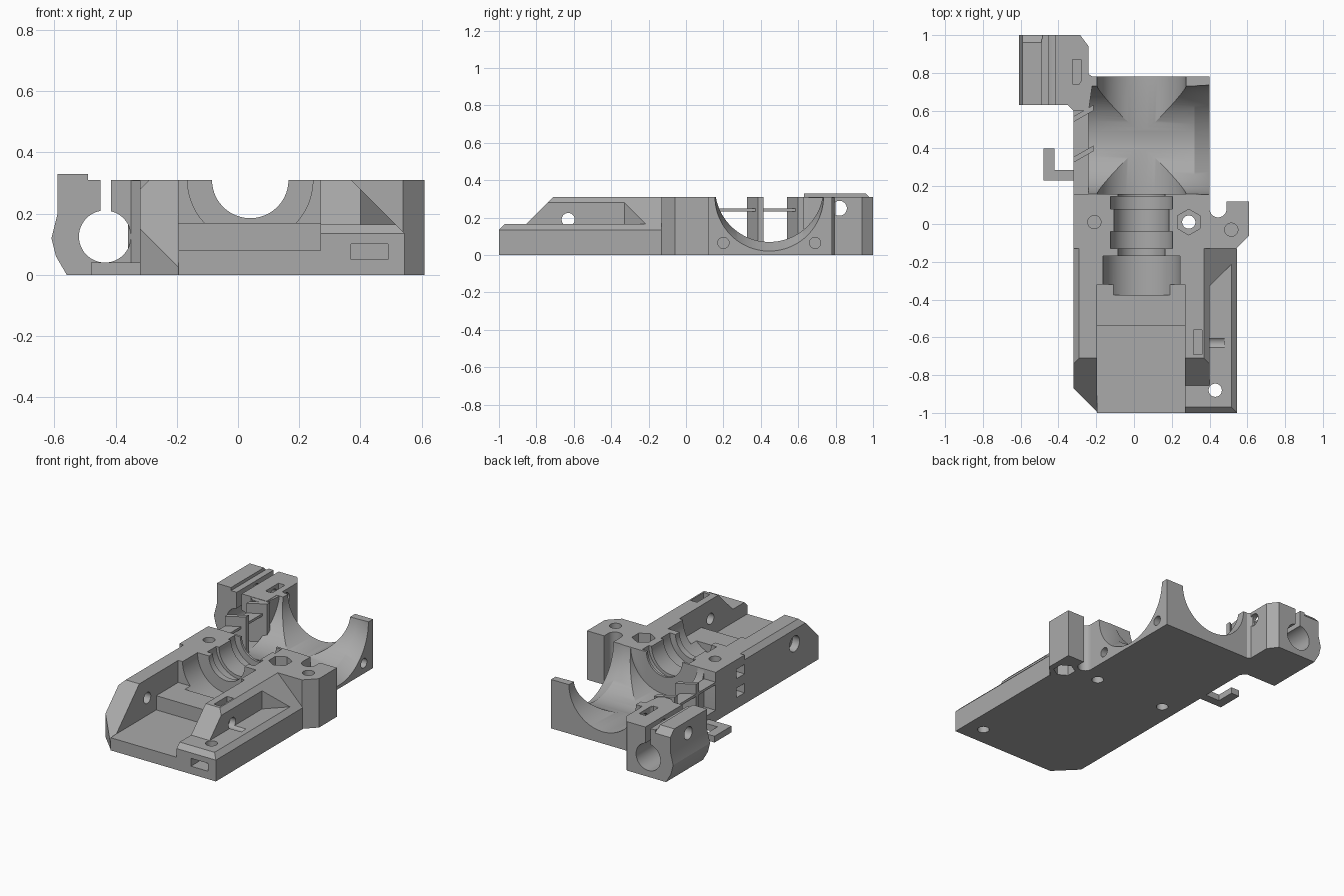
import bpy, bmesh
from math import sin, cos, tau, radians

old = bpy.data.objects.get("Cube")
if old:
    bpy.data.objects.remove(old, do_unlink=True)

grey = bpy.data.materials.new("plastic_grey")
grey.use_nodes = True
grey.diffuse_color = (0.4, 0.4, 0.4, 1)
grey.node_tree.nodes["Principled BSDF"].inputs["Base Color"].default_value = grey.diffuse_color

# Shared edges of the part
TOP, FLOOR, OVER = .31, .165, .6
FRONT, STEP, BACK = -1, -.13, .78
LEFT, RIGHT, ARM = -.32, .4, .545
TRAY_LEFT, TRAY_RIGHT, SADDLE_LEFT = -.195, .27, -.24
SADDLE_FRONT, CLAMP_FRONT, CLAMP_BACK = .16, .63, 1
CHANNEL = (.04, TOP)
BORE = .035


def place(axis, p, t):
    """Turn a profile point and a depth into a point in space."""
    return {"x": (t, p[0], p[1]), "y": (p[0], t, p[1]), "z": (p[0], p[1], t)}[axis]


def prism(name, axis, points, start, end, drop=0):
    """Extrude a profile along an axis; drop lowers the far end."""
    bm = bmesh.new()
    near = [bm.verts.new(place(axis, p, start)) for p in points]
    far = [bm.verts.new(place(axis, (p[0], p[1] - drop), end)) for p in points]
    bm.faces.new(near)
    bm.faces.new(far)
    for i in range(len(points)):
        bm.faces.new((near[i - 1], near[i], far[i], far[i - 1]))
    return finish(name, bm)


def finish(name, bm):
    bmesh.ops.recalc_face_normals(bm, faces=bm.faces)
    mesh = bpy.data.meshes.new(name)
    bm.to_mesh(mesh)
    bm.free()
    mesh.materials.append(grey)
    part = bpy.data.objects.new(name, mesh)
    bpy.context.collection.objects.link(part)
    return part


def box(name, x, y, z):
    corners = [(x[0], y[0]), (x[1], y[0]), (x[1], y[1]), (x[0], y[1])]
    return prism(name, "z", corners, z[0], z[1])


def rod(axis, centre, radius, start, end, sides=32, drop=0):
    angles = [tau * (i + .5) / sides for i in range(sides)]
    ring = [(centre[0] + radius * cos(a), centre[1] + radius * sin(a)) for a in angles]
    return prism("rod", axis, ring, start, end, drop)


def bevel_off(part, point, normal):
    """Slice a convex part along a plane and close the cut."""
    bm = bmesh.new()
    bm.from_mesh(part.data)
    geom = bm.verts[:] + bm.edges[:] + bm.faces[:]
    bmesh.ops.bisect_plane(bm, geom=geom, plane_co=point, plane_no=normal, clear_outer=True)
    bmesh.ops.holes_fill(bm, edges=[e for e in bm.edges if e.is_boundary])
    bmesh.ops.recalc_face_normals(bm, faces=bm.faces)
    bm.to_mesh(part.data)
    bm.free()


def combine(target, tool, operation="DIFFERENCE"):
    mod = target.modifiers.new("bool", "BOOLEAN")
    mod.operation = operation
    mod.solver = "EXACT"
    mod.object = tool
    bpy.context.view_layer.objects.active = target
    bpy.ops.object.modifier_apply(modifier=mod.name)
    bpy.data.objects.remove(tool, do_unlink=True)


def add(target, tool):
    combine(target, tool, "UNION")


def drill(target, *args, **options):
    combine(target, rod(*args, **options))


def carve(target, x, y, z):
    combine(target, box("pocket", x, y, z))


# Middle block, saddle block and low side strip
body = box("main_body", (LEFT, RIGHT), (STEP, SADDLE_FRONT), (0, TOP))
add(body, box("saddle", (SADDLE_LEFT, RIGHT), (0, BACK), (0, TOP)))
add(body, box("side_strip", (LEFT, 0), (0, CLAMP_FRONT), (0, .07)))

# Stepped front tray
add(body, box("tray", (TRAY_LEFT, TRAY_RIGHT), (FRONT, 0), (0, .08)))
add(body, box("tray_step", (TRAY_LEFT, TRAY_RIGHT), (-.54, 0), (0, .17)))
add(body, box("tray_end", (TRAY_LEFT, TRAY_RIGHT), (LEFT, 0), (0, TOP)))

# Left wall with a slope, a cut corner and a bevelled edge
slope_start, slope = (0, -.71, TOP), (0, -1, 1)
wall = box("left_wall", (LEFT, TRAY_LEFT), (FRONT, STEP), (0, TOP))
bevel_off(wall, slope_start, slope)
bevel_off(wall, (LEFT, -.87, 0), (-1, -1, 0))
bevel_off(wall, (-.29, 0, TOP), (-1, 0, 1))
add(body, wall)

# Right arm: low base, sloped ridge and the corner behind the side pocket
flank_start, flank = (.37, 0, TOP), (1, 0, 1)
base = box("arm_base", (TRAY_RIGHT, ARM), (FRONT, STEP), (0, FLOOR))
bevel_off(base, (0, FRONT, .135), slope)
ridge = box("arm_ridge", (TRAY_RIGHT, RIGHT), (FRONT, STEP), (0, TOP))
bevel_off(ridge, slope_start, slope)
corner = box("arm_corner", (TRAY_RIGHT, ARM), (-.5, STEP), (0, TOP))
bevel_off(corner, (RIGHT, -.33, 0), (1, -1, 0))
bevel_off(ridge, (0, -.855, 0), (0, -1, 0))
for piece in (base, ridge, corner):
    bevel_off(piece, flank_start, flank)
    add(body, piece)

# Screw ear with a round notch
ear = box("ear", (.38, .61), (STEP, .12), (0, TOP))
bevel_off(ear, (.61, -.06, 0), (1, -1, 0))
drill(ear, "z", (.445, .08), .045, -1, 1)
carve(ear, (.3, .49), (.08, OVER), (-1, 1))
add(body, ear)

# Saddle: two crossing round cuts, flared on the right
across = (.445, .36)
drill(body, "x", across, .29, LEFT, RIGHT + .01, sides=96)
drill(body, "x", across, .29, -LEFT, RIGHT + .01, sides=96, drop=.055)
drill(body, "y", CHANNEL, .235, SADDLE_FRONT, 1, sides=96)

# Stepped round channel
for radius, start, end in [(.125, -.4, .2), (.165, .08, .145), (.145, -.04, .08),
                           (.165, STEP, -.04), (.205, -.375, -.17)]:
    drill(body, "y", CHANNEL, radius, start, end, sides=64)

# Nut slots, cross hole and side windows
carve(body, (.315, .36), (-.69, -.56), (STEP + .26, OVER))
carve(body, (.37, .49), (-2, -.84), (.05, .1))
drill(body, "x", (-.63, .19), BORE, -1, .48)
drill(body, "x", (-.63, .19), .05, -1, -.27)
for low in (.07, .19):
    carve(body, (-1, SADDLE_LEFT), (STEP, -.05), (low, low + .06))

# Vertical screw holes: two go through, two are closed midway
nut_hole = (.29, .01)
for spot in ((.43, -.88), nut_hole):
    drill(body, "z", spot, BORE, -1, 1)
drill(body, "z", nut_hole, .068, .22, OVER, sides=6)
for spot, radius, sides in (((-.21, .01), BORE, 32), ((.515, -.03), .065, 6)):
    drill(body, "z", spot, BORE, .1, OVER)
    drill(body, "z", spot, radius, -1, .08, sides=sides)
for y in (.2, .69):
    drill(body, "x", (y, .065), .03, .3, OVER)

# Slanted posts and thin strip beside the saddle
parts = [body]
for label, y in (("front", .325), ("back", .54)):
    outline = [(LEFT, y), (-.215, y + .06), (-.215, y + .09), (LEFT, y + .03)]
    parts.append(prism(label + "_slanted_post", "z", outline, .03, TOP))
parts.append(box("thin_strip", (LEFT, SADDLE_LEFT), (.15, CLAMP_FRONT), (.232, .248)))

# Flat cable hook
hook = box("cable_hook", (-.48, LEFT + .01), (.23, .285), (0, .04))
add(hook, box("hook_tip", (-.48, -.42), (.24, .4), (0, .04)))
parts.append(hook)

# Rod clamp with a raised rib, bore, slit, cross screw and nut slot
profile = [(SADDLE_LEFT, 0), (SADDLE_LEFT, TOP), (-.49, TOP), (-.49, .33), (-.59, .33),
           (-.59, .2), (-.61, .12), (-.595, .06), (-.56, 0)]
clamp = prism("rod_clamp", "y", profile, CLAMP_FRONT, CLAMP_BACK)
drill(clamp, "y", (-.435, .125), .085, 0, 2, sides=64)
carve(clamp, (-.45, -.415), (0, 2), (.15, OVER))
drill(clamp, "x", (.82, .25), .04, -1, 0)
carve(clamp, (-.325, -.28), (.74, .87), (.2, OVER))
combine(clamp, prism("corner", "z", [(-.285, 1), (SADDLE_LEFT, .94), (0, 1), (0, 2)], -1, 1))
combine(clamp, prism("edge", "x", [(.96, .33), (1, .29), (2, 1)], -1, -.485))
parts.append(clamp)

# Web joining the clamp to the body
web = [(-.36, .64), (LEFT, .6), (SADDLE_LEFT, .6), (-.22, .74), (-.22, BACK), (-.25, .8)]
parts.append(prism("clamp_web", "z", web, 0, TOP - .002))

# Smooth round surfaces, sharp edges elsewhere
for part in bpy.context.view_layer.objects:
    part.select_set(part in parts)
bpy.context.view_layer.objects.active = body
bpy.ops.object.shade_smooth_by_angle(angle=radians(25))
